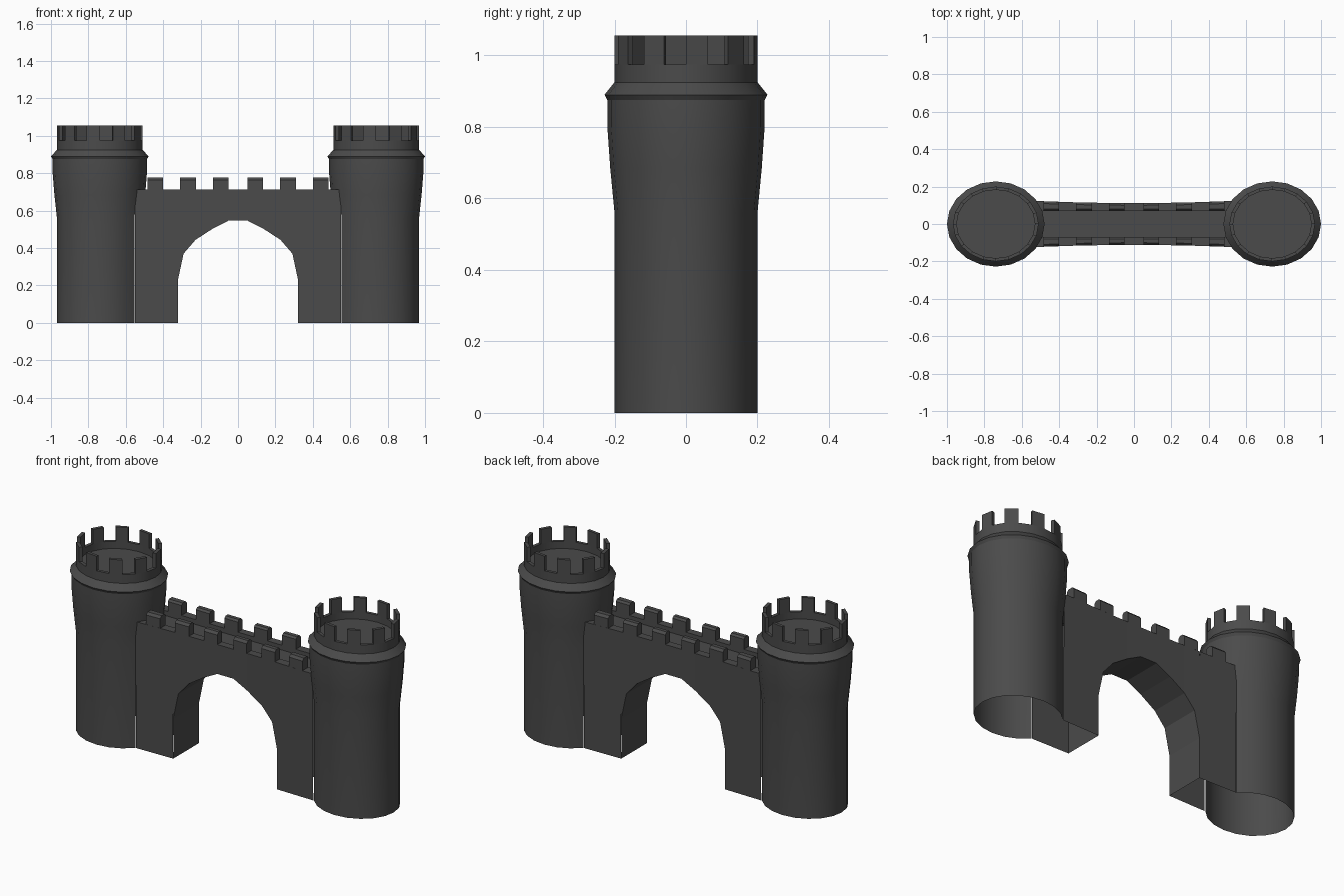
import bpy, bmesh, math

if "Cube" in bpy.data.objects:
    bpy.data.objects.remove(bpy.data.objects["Cube"])

stone = bpy.data.materials.new("dark_grey_stone")
stone.diffuse_color = (0.07, 0.07, 0.07, 1)
stone.use_nodes = True
stone.node_tree.nodes["Principled BSDF"].inputs["Base Color"].default_value = stone.diffuse_color


def finish(bm, name, smooth=None):
    bmesh.ops.recalc_face_normals(bm, faces=bm.faces)
    mesh = bpy.data.meshes.new(name)
    bm.to_mesh(mesh)
    bm.free()
    mesh.materials.append(stone)
    ob = bpy.data.objects.new(name, mesh)
    bpy.context.collection.objects.link(ob)
    if smooth:
        bpy.ops.object.select_all(action='DESELECT')
        ob.select_set(True)
        bpy.context.view_layer.objects.active = ob
        bpy.ops.object.shade_smooth_by_angle(angle=math.radians(smooth))
    return ob


# ---- towers: oval lathe with 20 sides, open underneath ----
N = 20
CX, STRETCH = 0.739, 1.145
PROFILE = [(0.2, 0), (0.2, 0.56), (0.212, 0.685), (0.22, 0.8), (0.22, 0.875),
           (0.228, 0.89), (0.2, 0.925), (0.2, 0.975), (0.183, 0.975), (0.183, 0.935)]


def tower(name, side):
    bm = bmesh.new()

    def ring_point(k, r, z):
        a = 2 * math.pi * k / N          # angle 0 points away from the wall
        return bm.verts.new((side * (CX + r * STRETCH * math.cos(a)), side * r * math.sin(a), z))

    rings = [[ring_point(k, r, z) for k in range(N)] for r, z in PROFILE]
    for i in range(len(rings) - 1):
        for k in range(N):
            if i < 2 and 8 <= k < 12:    # opening where the wall joins
                continue
            j = (k + 1) % N
            bm.faces.new((rings[i][k], rings[i][j], rings[i + 1][j], rings[i + 1][k]))
    bm.faces.new(rings[-1])              # platform floor
    # battlements on every second side
    for k in range(0, N, 2):
        lo = [ring_point(a, r, 0.975) for a, r in ((k, .2), (k + 1, .2), (k + 1, .183), (k, .183))]
        hi = [ring_point(a, r, 1.056) for a, r in ((k, .2), (k + 1, .2), (k + 1, .183), (k, .183))]
        bm.faces.new(hi)
        for a in range(4):
            b = (a + 1) % 4
            bm.faces.new((lo[a], lo[b], hi[b], hi[a]))
    finish(bm, name, 25)


tower("right_tower", 1)
tower("left_tower", -1)

# ---- gate wall: cross-sections lofted along x, thinner in the middle ----
INNER, TOP, WALK = 0.07, 0.712, 0.685


def half_width(x, top=True):
    return 0.112 + (0.012 if top else 0.006) * (x / 0.55) ** 2


ARCH = [(0.05, 0.547), (0.136, 0.503), (0.227, 0.444), (0.291, 0.37),
        (0.322, 0.225), (0.322, 0), (0.55, 0)]
columns = [(-x, z) for x, z in reversed(ARCH)] + ARCH
bm = bmesh.new()
sections = []
for x, z in columns:
    w, b = half_width(x), half_width(x, False)
    loop = [(-b, z), (-w, TOP), (-INNER, TOP), (-INNER, WALK),
            (INNER, WALK), (INNER, TOP), (w, TOP), (b, z)]
    sections.append([bm.verts.new((x, y, h)) for y, h in loop])
for (ca, a), (cb, b) in zip(zip(columns, sections), zip(columns[1:], sections[1:])):
    for i in range(8):
        soffit = i == 7
        if soffit and ca[1] == cb[1] == 0:      # open bottom of the legs
            continue
        if not soffit and ca[0] == cb[0]:       # upright arch jamb only
            continue
        j = (i + 1) % 8
        bm.faces.new((a[i], a[j], b[j], b[i]))
bmesh.ops.remove_doubles(bm, verts=bm.verts, dist=1e-5)
finish(bm, "arched_wall")

# ---- wall battlements with chamfered tops, along both edges ----
bm = bmesh.new()
for sx in (-1, 1):
    for sy in (-1, 1):
        for x0, x1 in ((0.05, 0.133), (0.225, 0.31), (0.4, 0.485)):
            ends = []
            for x in (x0, x1):
                w = half_width(x)
                prof = [(w, TOP), (w, 0.765), (w - 0.012, 0.778),
                        (INNER + 0.01, 0.778), (INNER, 0.768), (INNER, TOP)]
                ends.append([bm.verts.new((sx * x, sy * y, z)) for y, z in prof])
            for e in ends:
                bm.faces.new(e)
            for i in range(5):
                bm.faces.new((ends[0][i], ends[0][i + 1], ends[1][i + 1], ends[1][i]))
finish(bm, "wall_battlements")
